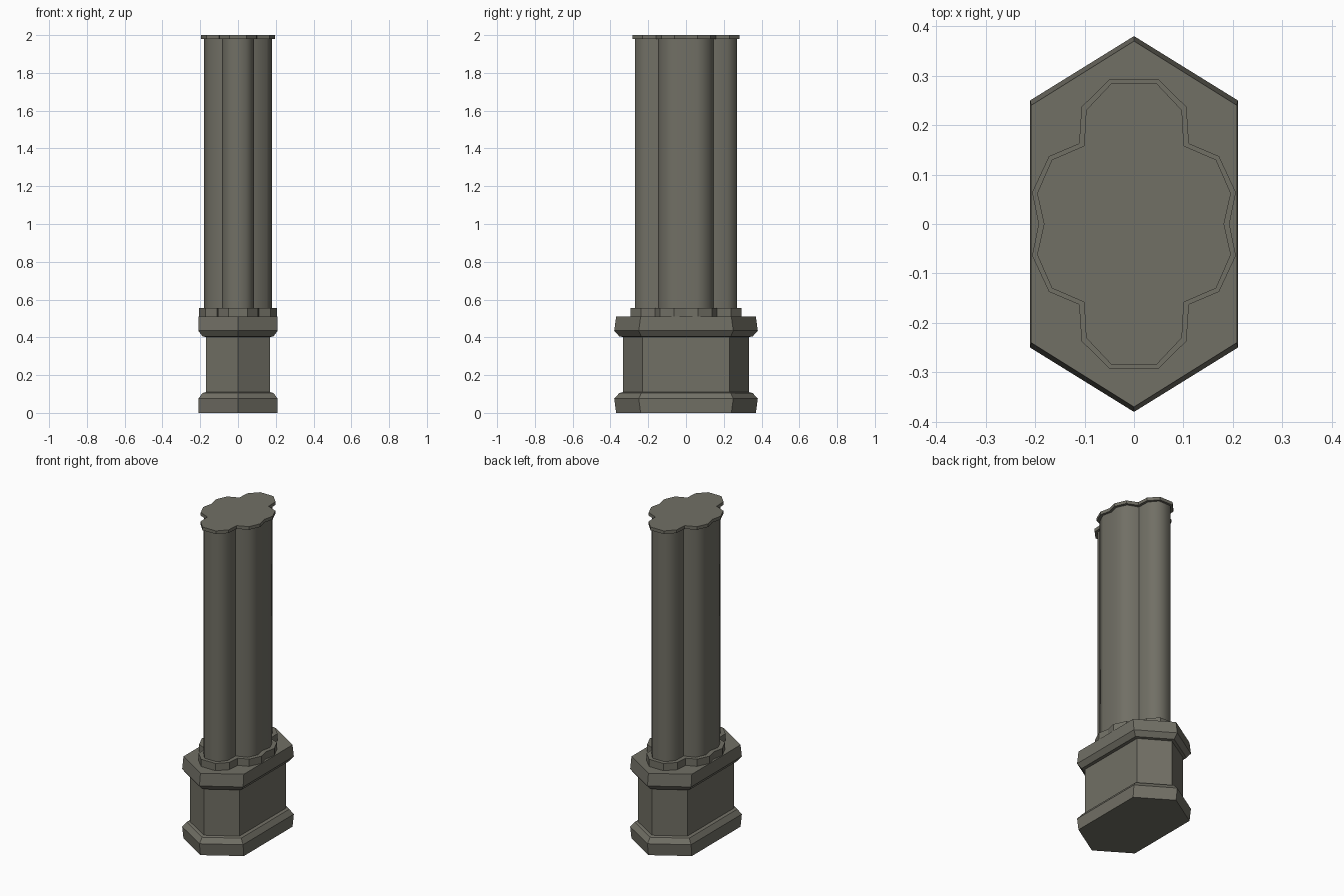
import bpy, bmesh, math

if "Cube" in bpy.data.objects:
    bpy.data.objects.remove(bpy.data.objects["Cube"])

stone = bpy.data.materials.new("grey_stone")
stone.diffuse_color = (0.165, 0.16, 0.13, 1)
stone.use_nodes = True
stone.node_tree.nodes["Principled BSDF"].inputs["Base Color"].default_value = stone.diffuse_color


def mirrored(quarter):
    """Full outline from a quarter running from the +x side to the +y side."""
    pts = list(quarter)
    pts += [(-x, y) for x, y in reversed(quarter) if x > 0]
    pts += [(x, -y) for x, y in reversed(pts) if y > 0]
    return pts


def hexagon(x, y_corner, y_tip):
    return mirrored([(x, y_corner), (0, y_tip)])


def loft(name, sections, smooth=None):
    """Solid through a stack of (z, outline) sections with equal point counts."""
    bm = bmesh.new()
    rings = [[bm.verts.new((x, y, z)) for x, y in pts] for z, pts in sections]
    n = len(rings[0])
    for a, b in zip(rings, rings[1:]):
        for i in range(n):
            j = (i + 1) % n
            bm.faces.new((a[i], a[j], b[j], b[i]))
    bm.faces.new(rings[0][::-1])
    bm.faces.new(rings[-1])
    bmesh.ops.recalc_face_normals(bm, faces=bm.faces)
    mesh = bpy.data.meshes.new(name)
    bm.to_mesh(mesh)
    bm.free()
    mesh.materials.append(stone)
    ob = bpy.data.objects.new(name, mesh)
    bpy.context.collection.objects.link(ob)
    if smooth:
        bpy.ops.object.select_all(action='DESELECT')
        ob.select_set(True)
        bpy.context.view_layer.objects.active = ob
        bpy.ops.object.shade_smooth_by_angle(angle=math.radians(smooth))
    return ob


# Hexagonal pedestal: plinth, block and cornice
wide = hexagon(0.21, 0.25, 0.38)
outer = hexagon(0.208, 0.24, 0.37)
inner = hexagon(0.188, 0.237, 0.353)
block = hexagon(0.17, 0.23, 0.333)
loft("plinth", [(0, outer), (0.075, wide), (0.105, inner), (0.11, block)])
loft("pedestal_block", [(0.11, block), (0.402, block)])
loft("cornice", [(0.402, block), (0.405, inner), (0.435, wide), (0.51, outer)])

# Four-lobed outlines of the clustered column
ring = mirrored([(0.193, 0), (0.206, 0.064), (0.172, 0.137), (0.111, 0.163),
                 (0.106, 0.237), (0.049, 0.293)])
cap = mirrored([(0.182, 0), (0.196, 0.062), (0.166, 0.130), (0.101, 0.158),
                (0.097, 0.230), (0.046, 0.284)])
shaft = mirrored([(0.167, 0), (0.180, 0.058), (0.152, 0.120), (0.085, 0.145),
                  (0.083, 0.220), (0.042, 0.270)])
loft("base_ring", [(0.51, ring), (0.555, ring)])
loft("column_shaft", [(0.555, shaft), (1.98, shaft)], smooth=60)
loft("top_cap", [(1.98, cap), (2.0, cap)])
